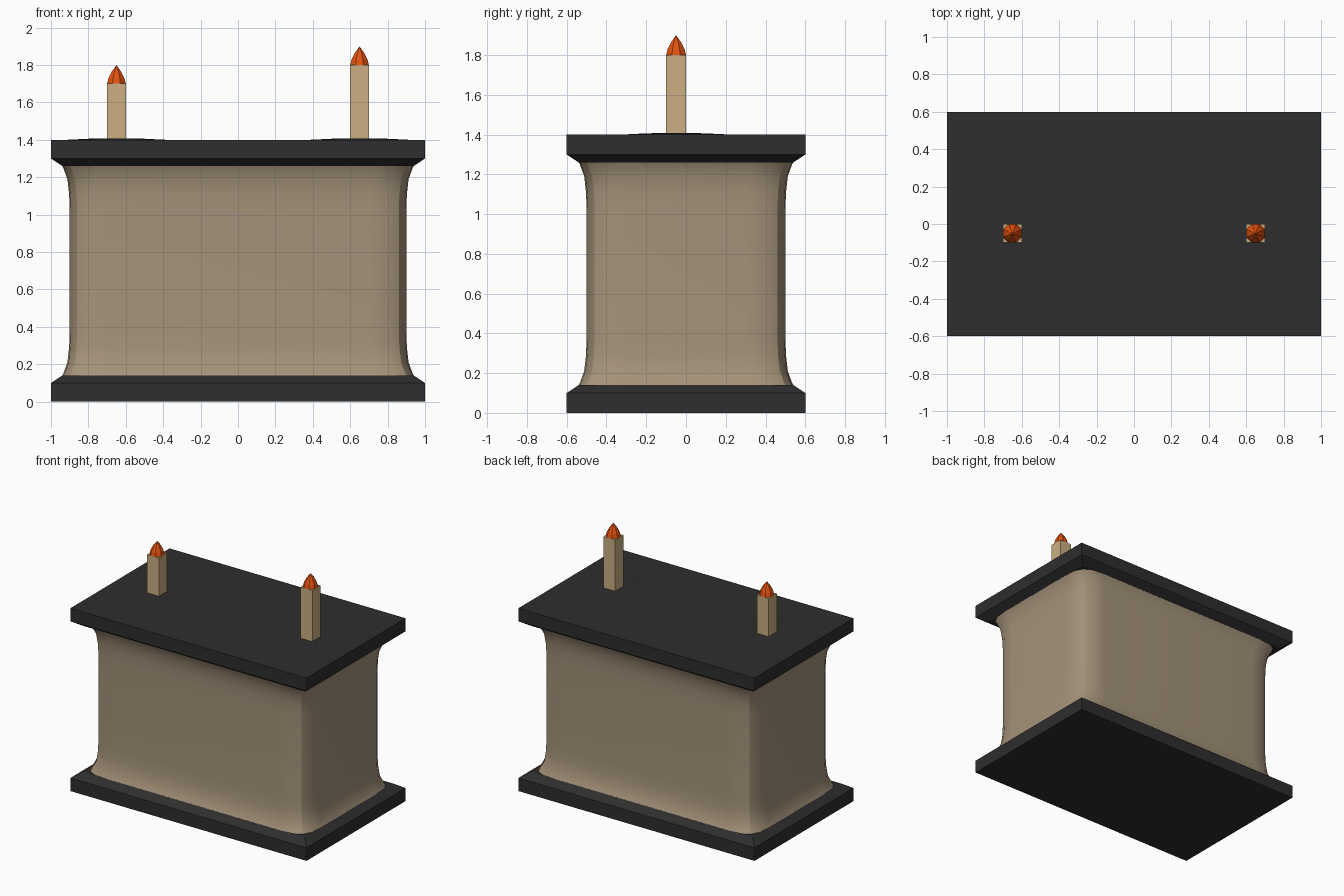
import bpy
import bmesh
import math

cube = bpy.data.objects.get("Cube")
if cube:
    bpy.data.objects.remove(cube, do_unlink=True)


def material(name, rgb):
    lin = [((c / 255 + 0.055) / 1.055) ** 2.4 for c in rgb] + [1]
    m = bpy.data.materials.new(name)
    m.use_nodes = True
    m.diffuse_color = lin
    m.node_tree.nodes["Principled BSDF"].inputs["Base Color"].default_value = lin
    return m


STONE = material("warm stone", (165, 147, 122))
DARK = material("dark slab", (46, 46, 46))
WAX = material("candle wax", (204, 175, 130))
FLAME = material("flame orange", (226, 82, 14))


def loft(name, rings, mat, cap=True, smooth=False, sharp_every=0):
    """Skin a stack of closed rings; sharp_every marks each n-th upright edge."""
    bm = bmesh.new()
    rows = [[bm.verts.new(p) for p in ring] for ring in rings]
    n = len(rows[0])
    for low, high in zip(rows, rows[1:]):
        for i in range(n):
            j = (i + 1) % n
            bm.faces.new((low[i], low[j], high[j], high[i]))
        for i in range(0, n, sharp_every or n):
            if sharp_every:
                bm.edges.get((low[i], high[i])).smooth = False
    if cap:
        bm.faces.new(rows[0][::-1])
        bm.faces.new(rows[-1])
    bmesh.ops.remove_doubles(bm, verts=bm.verts, dist=0.0001)
    bmesh.ops.recalc_face_normals(bm, faces=bm.faces)
    for f in bm.faces:
        f.smooth = smooth
    mesh = bpy.data.meshes.new(name)
    bm.to_mesh(mesh)
    bm.free()
    mesh.materials.append(mat)
    ob = bpy.data.objects.new(name, mesh)
    bpy.context.collection.objects.link(ob)
    return ob


def rect(hx, hy, z, x=0, y=0):
    return [(x + sx * hx, y + sy * hy, z)
            for sx, sy in ((-1, -1), (1, -1), (1, 1), (-1, 1))]


def circle(r, z, x, y, n=8):
    return [(x + r * math.cos(math.tau * (i + 0.5) / n),
             y + r * math.sin(math.tau * (i + 0.5) / n), z) for i in range(n)]


def body_ring(grow, z):
    """Rectangle with softened sides that meet in a crisp corner."""
    hx, hy = 0.90 + grow, 0.50 + grow
    # (distance in from the corner along a side, depth below that side)
    soft = ((0.10, 0.006), (0.20, 0))
    pts = []
    for sx, sy in ((1, 1), (-1, 1), (-1, -1), (1, -1)):
        after = [(hx - a, hy - d) for a, d in soft]
        before = [(hx - d, hy - a) for a, d in reversed(soft)]
        if sx * sy < 0:
            after, before = before[::-1], after[::-1]
        corner = before + [(hx - 0.04, hy - 0.04)] + after
        pts += [(sx * x, sy * y, z) for x, y in corner]
    return pts[2:] + pts[:2]


# Flared body, mirrored about its mid height
MID = 0.70
flare = [(0.045, 0.13), (0.034, 0.15), (0.012, 0.21), (0.003, 0.29), (0, 0.37)]
rings = [body_ring(g, z) for g, z in flare]
rings += [body_ring(g, 2 * MID - z) for g, z in reversed(flare)]
loft("body", rings, STONE, cap=False, smooth=True, sharp_every=5)

# Base and top slabs, each with a sloped inner edge
slab = [(1, 0.6, 0), (1, 0.6, 0.10), (0.94, 0.54, 0.14)]
loft("base_slab", [rect(*s) for s in slab], DARK)
loft("top_slab", [rect(a, b, 2 * MID - z) for a, b, z in slab], DARK)

# Candles with flames and low dark drips
for side, x, top in (("right", -0.65, 1.7), ("left", 0.65, 1.8)):
    y = -0.05
    loft(side + "_candle", [rect(0.05, 0.05, z, x, y) for z in (1.39, top)], WAX)
    outline = ((0.054, 0), (0.046, 0.03), (0.027, 0.065), (0, 0.10))
    loft(side + "_flame", [circle(r, top + z, x, y) for r, z in outline],
         FLAME, cap=False)
    loft(side + "_drip", [circle(r, z, x, y, 12) for r, z in
                          ((0.30, 1.399), (0.15, 1.406), (0.05, 1.408))], DARK)
